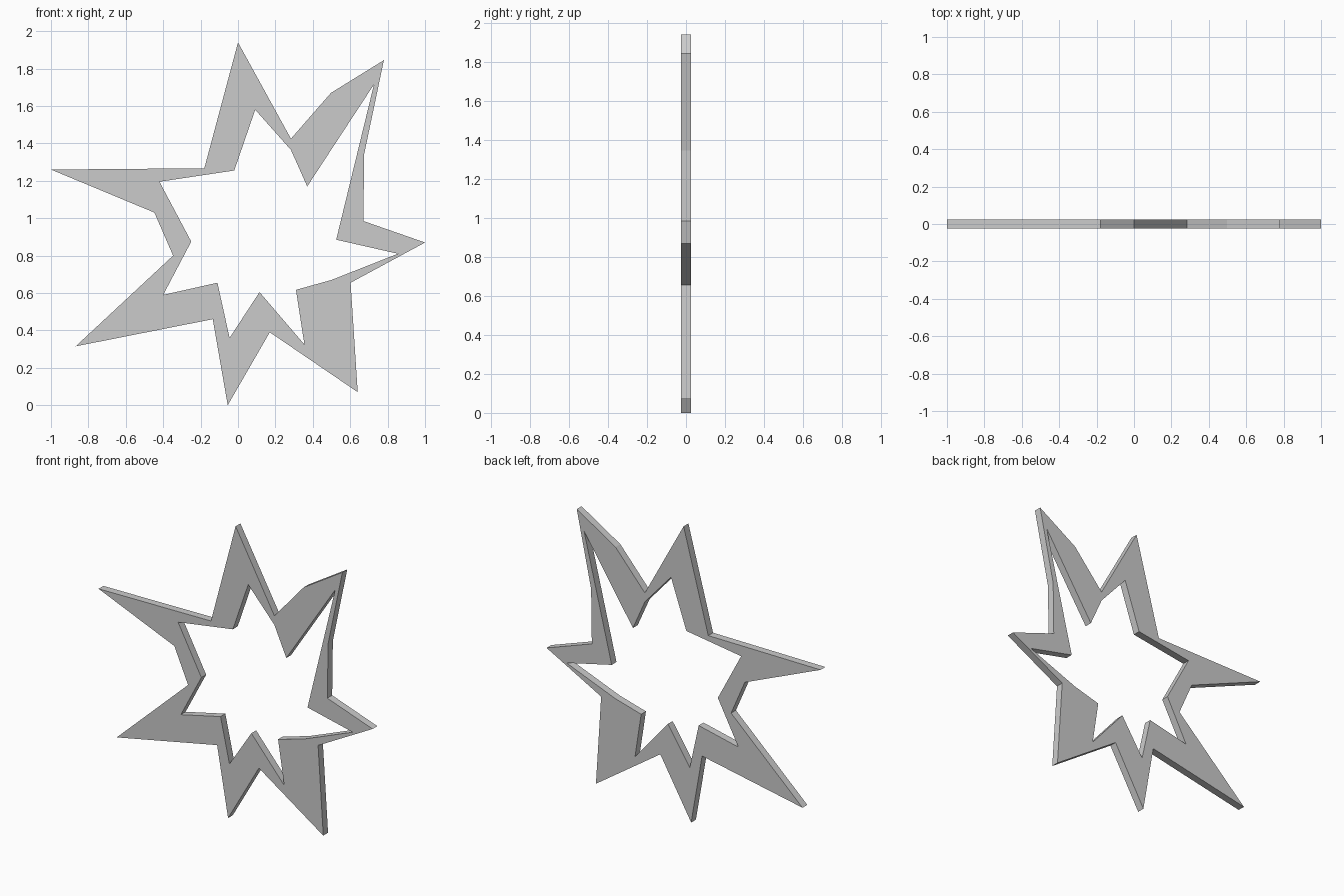
import bpy, bmesh

if "Cube" in bpy.data.objects:
    bpy.data.objects.remove(bpy.data.objects["Cube"])

THICKNESS = 0.05

# Outer and inner outlines of the star frame, (x, z), clockwise from the top
OUTER = [(0, 1.94), (0.283, 1.425), (0.497, 1.67), (0.78, 1.845), (0.675, 1.345),
         (0.67, 0.985), (1.0, 0.87), (0.602, 0.655), (0.64, 0.07), (0.17, 0.39),
         (-0.055, 0.0), (-0.135, 0.46), (-0.868, 0.315), (-0.347, 0.80),
         (-0.447, 1.03), (-1.0, 1.26), (-0.18, 1.267)]
INNER = [(-0.02, 1.255), (0.092, 1.58), (0.283, 1.365), (0.37, 1.17), (0.727, 1.715),
         (0.525, 0.885), (0.855, 0.81), (0.50, 0.67), (0.31, 0.617), (0.355, 0.325),
         (0.115, 0.605), (-0.045, 0.36), (-0.11, 0.655), (-0.40, 0.59),
         (-0.25, 0.875), (-0.42, 1.195)]


def add_loop(bm, points):
    verts = [bm.verts.new((x, 0, z)) for x, z in points]
    return [bm.edges.new((verts[i - 1], verts[i])) for i in range(len(verts))]


# Flat ring between the two outlines
bm = bmesh.new()
edges = add_loop(bm, OUTER) + add_loop(bm, INNER)
bmesh.ops.triangle_fill(bm, edges=edges, use_beauty=True, normal=(0, -1, 0))
bmesh.ops.recalc_face_normals(bm, faces=bm.faces)
mesh = bpy.data.meshes.new("star_frame")
bm.to_mesh(mesh)
bm.free()

star = bpy.data.objects.new("star_frame", mesh)
bpy.context.collection.objects.link(star)

# Plate thickness, centred on y = 0
solid = star.modifiers.new("thickness", 'SOLIDIFY')
solid.thickness = THICKNESS
solid.offset = 0
